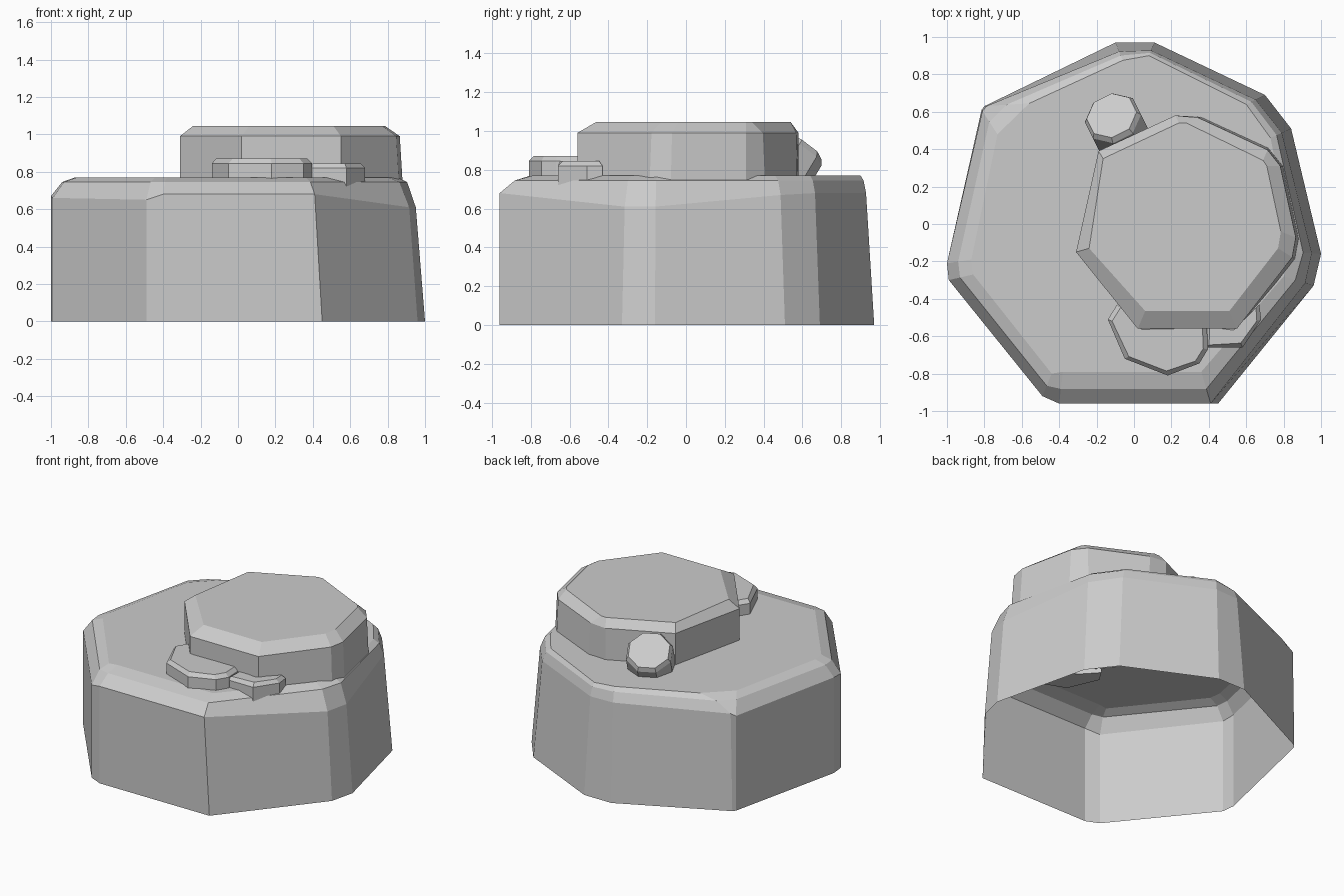
import bpy, bmesh, math
from mathutils import Vector

if "Cube" in bpy.data.objects:
    bpy.data.objects.remove(bpy.data.objects["Cube"])


def loft(name, rings):
    """Closed flat-shaded solid skinned through rings of equal point count."""
    bm = bmesh.new()
    vs = [[bm.verts.new(p) for p in r] for r in rings]
    n = len(rings[0])
    for a, b in zip(vs, vs[1:]):
        for i in range(n):
            j = (i + 1) % n
            bm.faces.new((a[i], a[j], b[j], b[i]))
    bm.faces.new(vs[0])
    bm.faces.new(vs[-1])
    bmesh.ops.recalc_face_normals(bm, faces=bm.faces[:])
    me = bpy.data.meshes.new(name)
    bm.to_mesh(me)
    bm.free()
    ob = bpy.data.objects.new(name, me)
    bpy.context.collection.objects.link(ob)
    return ob


def pebble(name, pts, z0, z1, bevel=0.025):
    """Flat stone with a small chamfer round its top."""
    c = sum((Vector(p) for p in pts), Vector((0, 0))) / len(pts)
    inner = [Vector(p) + (c - Vector(p)).normalized() * bevel for p in pts]
    return loft(name, [[(*p, z0) for p in pts],
                       [(*p, z1 - bevel) for p in pts],
                       [(*p, z1) for p in inner]])


# Base rock corners: foot x, y, top x, y, lean towards top, shoulder height
corners = [
    (-.815, .61, -.73, .48, .05, .66), (-.80, .63, -.56, .645, .05, .68),
    (-.10, .97, -.06, .875, .5, .68), (.11, .97, .08, .90, .6, .68),
    (.70, .69, .60, .64, .5, .68), (.84, .51, .73, .46, .45, .67),
    (1.0, -.16, .85, -.15, .33, .61), (.96, -.33, .80, -.28, .28, .61),
    (.45, -.96, .36, -.79, .05, .68), (-.40, -.96, -.38, -.79, 0, .68),
    (-.49, -.92, -.44, -.80, 0, .65), (-.99, -.30, -.86, -.27, 0, .66),
    (-1.0, -.21, -.87, -.19, 0, .67)]
foot, shoulder, mid, top = [], [], [], []
for fx, fy, tx, ty, k, zs in corners:
    f, t = Vector((fx, fy, 0)), Vector((tx, ty, .77))
    s = f.lerp(t, k)
    if fx > .3 and fy < -.9:
        s = Vector((.41, -.96, 0))
    s.z = zs
    m = s.lerp(t, .46)
    m.z = .745
    foot.append(f)
    shoulder.append(s)
    mid.append(m)
    top.append(t)
base = loft("base_rock", [foot, shoulder, mid, top])

# Upper slab
low = [(-.31, -.15), (-.19, .39), (.22, .58), (.36, .575), (.72, .41), (.80, .31),
       (.885, -.08), (.865, -.19), (.55, -.56), (.02, -.56)]
high = [(-.24, -.13), (-.165, .35), (.24, .54), (.28, .54), (.69, .34), (.71, .31),
        (.785, -.04), (.77, -.13), (.51, -.465), (.06, -.465)]
waist = [Vector(a).lerp(Vector(b), .2 if a[0] > .3 and a[1] > -.3 else 0)
         for a, b in zip(low, high)]
slab = loft("upper_slab", [[(*p, .66) for p in low],
                           [(*p, .99) for p in waist],
                           [(*p, 1.045) for p in high]])

# Fuse slab and base into one shell, then open the underside
mod = base.modifiers.new("fuse", 'BOOLEAN')
mod.operation = 'UNION'
mod.solver = 'EXACT'
mod.object = slab
bpy.context.view_layer.objects.active = base
bpy.ops.object.modifier_apply(modifier=mod.name)
bpy.data.objects.remove(slab)
bm = bmesh.new()
bm.from_mesh(base.data)
under = [f for f in bm.faces if all(v.co.z < .01 for v in f.verts)]
bmesh.ops.delete(bm, geom=under, context='FACES')
bm.to_mesh(base.data)
bm.free()

# Two flat stones against the front of the slab
pebble("front_stone_large", [(-.14, -.51), (-.05, -.72), (.18, -.81), (.35, -.745),
                             (.395, -.67), (.39, -.55), (.02, -.55), (-.09, -.43)], .74, .87)
pebble("front_stone_small", [(.38, -.66), (.58, -.66), (.68, -.51), (.67, -.43),
                             (.55, -.55), (.38, -.55)], .715, .845)

# Leaning stone behind the slab
n = Vector((-.25, .5, .83)).normalized()
u = n.cross(Vector((0, 0, 1))).normalized()
v = n.cross(u)
tip = Vector((-.12, .58, .925))


def disc(r, depth):
    return [tip - n * depth + (u * math.cos(a) + v * math.sin(a)) * r
            for a in (math.tau * (i + .5) / 8 for i in range(8))]


loft("back_stone", [disc(.155, .2), disc(.155, .03), disc(.138, 0)])
